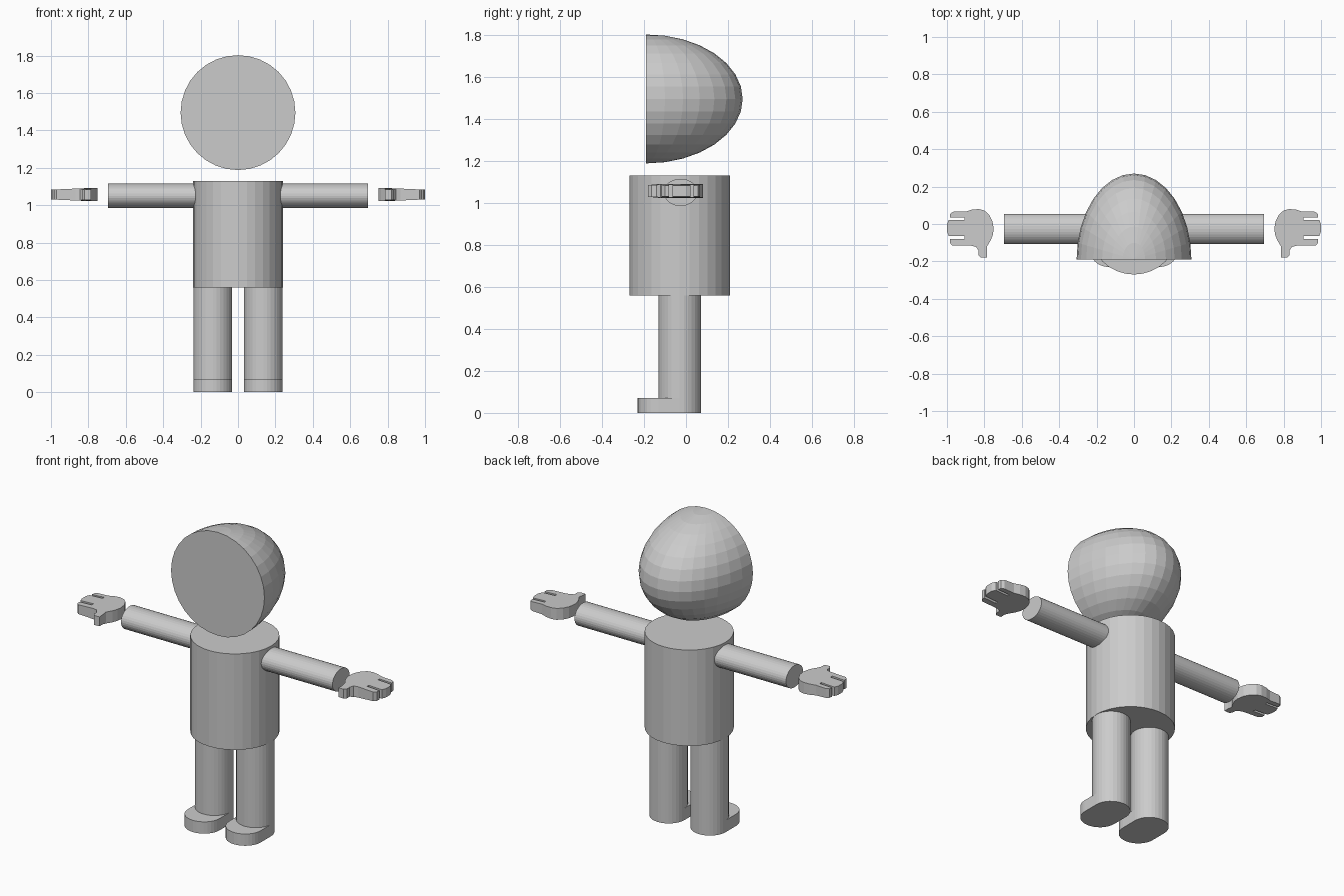
import bpy, bmesh, math
from mathutils import Matrix, Vector

if "Cube" in bpy.data.objects:
    bpy.data.objects.remove(bpy.data.objects["Cube"])

grey = bpy.data.materials.new("light_grey")
grey.diffuse_color = (0.6, 0.6, 0.6, 1)
grey.use_nodes = True
grey.node_tree.nodes["Principled BSDF"].inputs["Base Color"].default_value = grey.diffuse_color


def finish(name, bm):
    bmesh.ops.recalc_face_normals(bm, faces=bm.faces)
    mesh = bpy.data.meshes.new(name)
    bm.to_mesh(mesh)
    bm.free()
    mesh.materials.append(grey)
    obj = bpy.data.objects.new(name, mesh)
    bpy.context.collection.objects.link(obj)
    return obj


def prism(name, outline, z0, z1):
    """Extrude an xy outline from z0 to z1."""
    bm = bmesh.new()
    face = bm.faces.new([bm.verts.new((x, y, z0)) for x, y in outline])
    ext = bmesh.ops.extrude_face_region(bm, geom=[face])
    for v in ext["geom"]:
        if isinstance(v, bmesh.types.BMVert):
            v.co.z = z1
    return finish(name, bm)


def oval(cx, cy, rx, ry, n=32, start=0.0, sweep=math.tau):
    return [(cx + rx * math.cos(start + sweep * i / n),
             cy + ry * math.sin(start + sweep * i / n)) for i in range(n)]


# Head: faceted half ellipsoid with a flat face at the front
bm = bmesh.new()
bmesh.ops.create_uvsphere(bm, u_segments=32, v_segments=16, radius=1)
cut = bmesh.ops.bisect_plane(bm, geom=bm.verts[:] + bm.edges[:] + bm.faces[:],
                             plane_co=(0, 0, 0), plane_no=(0, -1, 0),
                             dist=1e-4, clear_outer=True)
rim = [e for e in bm.edges if e.is_boundary]
bmesh.ops.holes_fill(bm, edges=rim, sides=0)
for v in bm.verts:
    v.co = Vector((v.co.x * 0.307, v.co.y * 0.46 - 0.19, v.co.z * 0.307 + 1.495))
finish("head", bm)

# Torso
prism("torso", oval(0, -0.03, 0.24, 0.24), 0.56, 1.13)

# Right-hand outline: wrist, three fingers split by slots, thumb
hand = [(0.75, -0.025), (0.757, 0.015), (0.775, 0.05), (0.8, 0.072), (0.83, 0.08),
        (0.865, 0.077), (0.9, 0.066), (0.965, 0.066), (0.982, 0.056), (0.985, 0.036),
        (0.905, 0.036), (0.905, 0.022), (0.99, 0.022), (1.0, -0.0), (1.0, -0.04),
        (0.99, -0.064), (0.905, -0.064), (0.905, -0.08), (0.985, -0.08),
        (0.985, -0.1), (0.97, -0.116), (0.87, -0.116), (0.845, -0.122),
        (0.832, -0.14), (0.832, -0.165), (0.82, -0.18), (0.785, -0.178),
        (0.787, -0.15), (0.785, -0.118), (0.765, -0.085), (0.754, -0.055)]

for side, s in (("left", -1), ("right", 1)):
    # Legs, with rounded feet stretched forwards
    prism(side + "_leg", oval(s * 0.135, -0.03, 0.104, 0.102), 0, 0.565)
    foot = (oval(s * 0.135, -0.03, 0.104, 0.102, 16, 0, math.pi) + [(s * 0.135 - 0.104, -0.03)]
            + oval(s * 0.135, -0.13, 0.104, 0.1, 16, math.pi, math.pi) + [(s * 0.135 + 0.104, -0.13)])
    prism(side + "_foot", foot, 0, 0.07)

    # Arms: flattened cylinders along x
    arm = prism(side + "_arm", oval(0, 0, 0.065, 0.08), 0.19, 0.695)
    arm.data.transform(Matrix.Translation((0, -0.026, 1.05)) @ Matrix.Rotation(s * math.pi / 2, 4, 'Y'))

    # Hands: slightly thinner towards the fingertips and the thumb
    obj = prism(side + "_hand", [(s * x, y) for x, y in hand], -1, 1)
    for v in obj.data.vertices:
        half = 0.034 - 0.008 * max(0, min(1, (abs(v.co.x) - 0.82) / 0.18))
        if v.co.y < -0.13:
            half = 0.028
        v.co.z = 1.057 + v.co.z * half

# Smooth nothing: all parts stay faceted
for obj in bpy.data.objects:
    obj.data.shade_flat()
